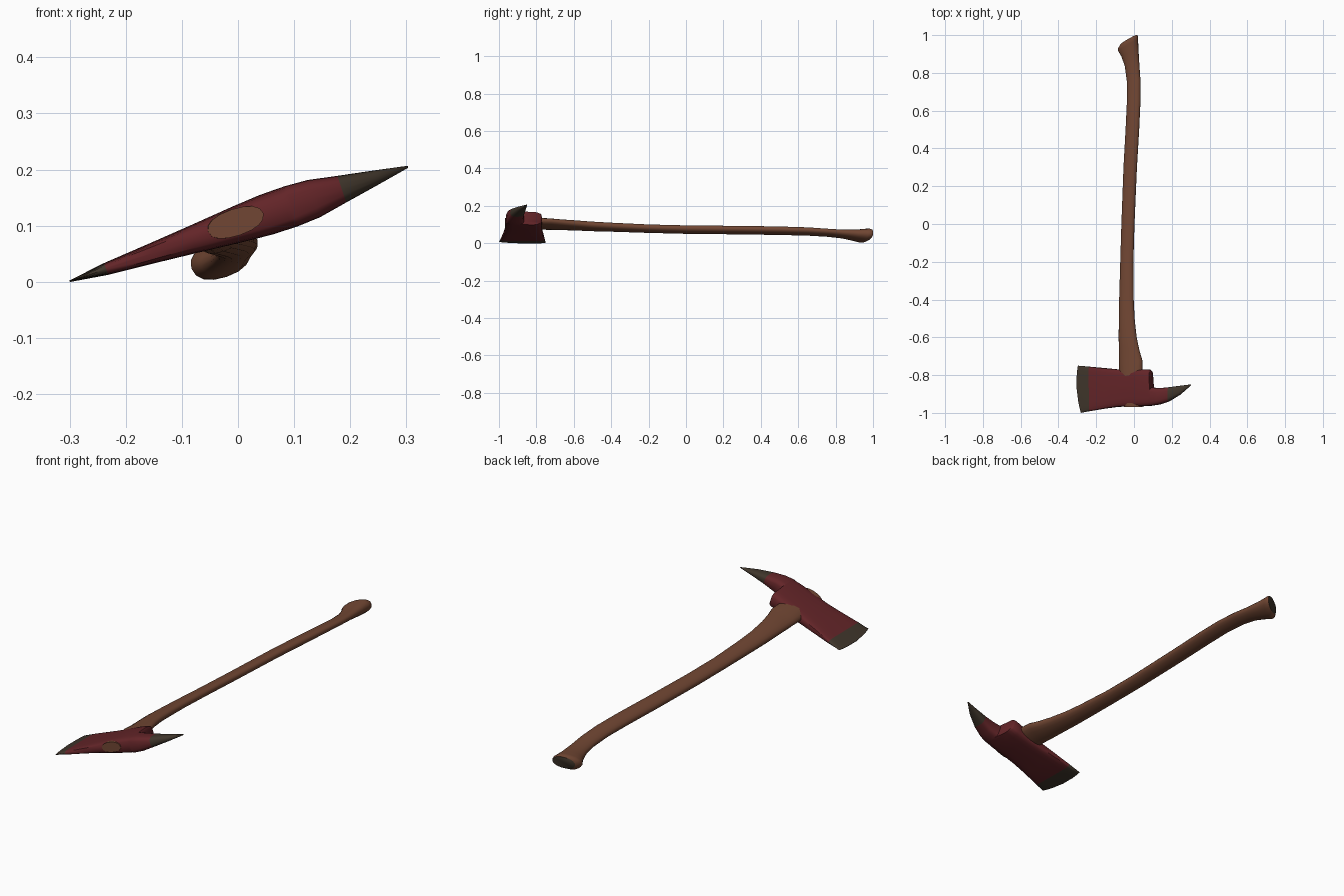
import bpy, bmesh, math
from mathutils import Vector

if "Cube" in bpy.data.objects:
    bpy.data.objects.remove(bpy.data.objects["Cube"])

TILT = math.radians(18.7)      # whole axe leans about its long (y) axis
CT, ST = math.cos(TILT), math.sin(TILT)


def material(name, rgb):
    m = bpy.data.materials.new(name)
    m.diffuse_color = (*rgb, 1)
    m.use_nodes = True
    m.node_tree.nodes["Principled BSDF"].inputs["Base Color"].default_value = m.diffuse_color
    return m


wood = material("brown wood", (0.165, 0.062, 0.033))
red = material("dark red paint", (0.125, 0.018, 0.021))
steel = material("dark bare steel", (0.050, 0.036, 0.024))


def spow(v, p):
    return math.copysign(abs(v) ** p, v)


def skin(name, rings, mats, rule, angle):
    """Loft closed rings, cap both ends, colour each band by rule(band)."""
    bm = bmesh.new()
    loops = [[bm.verts.new(p) for p in r] for r in rings]
    n = len(loops[0])
    for k in range(len(loops) - 1):
        a, b = loops[k], loops[k + 1]
        for i in range(n):
            j = (i + 1) % n
            f = bm.faces.new((a[i], a[j], b[j], b[i]))
            f.material_index = rule(k)
    bm.faces.new(loops[0]).material_index = rule(-1)
    bm.faces.new(loops[-1]).material_index = rule(len(loops) - 1)
    bmesh.ops.recalc_face_normals(bm, faces=bm.faces)
    me = bpy.data.meshes.new(name)
    bm.to_mesh(me)
    bm.free()
    ob = bpy.data.objects.new(name, me)
    bpy.context.collection.objects.link(ob)
    for m in mats:
        me.materials.append(m)
    bpy.ops.object.select_all(action='DESELECT')
    ob.select_set(True)
    bpy.context.view_layer.objects.active = ob
    bpy.ops.object.shade_smooth_by_angle(angle=math.radians(angle))
    return ob


# Axe head: sections from cutting edge to pick tip
# x at rear, y rear, x at front, y front, half thickness, edge bulge, roundness
sections = [
    (-.297, -.750, -.281, -1.00, .001, .014, .5),
    (-.237, -.755, -.235, -.991, .011, .000, .45),
    (-.150, -.763, -.150, -.977, .0185, 0, .45),
    (-.080, -.770, -.080, -.968, .025, 0, .45),
    (.000, -.770, .000, -.965, .033, 0, .45),
    (.050, -.770, .050, -.965, .037, 0, .45),
    (.082, -.770, .085, -.963, .0375, 0, .45),
    (.090, -.778, .090, -.963, .0375, 0, .45),
    (.096, -.865, .096, -.962, .0375, 0, .5),
    (.135, -.869, .135, -.956, .035, 0, .6),
    (.185, -.864, .185, -.940, .025, 0, .7),
    (.245, -.856, .245, -.904, .0135, 0, .8),
    (.303, -.849, .301, -.855, .002, 0, 1),
]
N = 20
rings = []
for xr, yr, xf, yf, half, bulge, p in sections:
    ring = []
    for i in range(N):
        a = math.tau * i / N
        v, w = spow(math.cos(a), p), half * spow(math.sin(a), p)
        u = ((xr + xf) / 2 + (xr - xf) / 2 * v - bulge * (1 - v * v)) / CT
        y = (yr + yf) / 2 + (yr - yf) / 2 * v
        ring.append(Vector((u * CT - w * ST, y, .1025 + u * ST + w * CT)))
    rings.append(ring)
skin("axe_head", rings, [red, steel],
     lambda k: 1 if k < 1 or k >= 10 else 0, 45)

# Handle: y, left x, right x, centre z, half thickness, end slant
path = [
    (-.968, -.054, .046, .106, .024, 0),
    (-.77, -.080, .045, .104, .023, 0),
    (-.72, -.080, .045, .102, .022, 0),
    (-.67, -.081, .030, .099, .022, 0),
    (-.60, -.082, .015, .096, .022, 0),
    (-.50, -.081, .004, .090, .022, 0),
    (-.40, -.079, -.001, .086, .021, 0),
    (-.20, -.073, -.003, .078, .020, 0),
    (.00, -.067, .003, .073, .020, 0),
    (.30, -.056, .016, .070, .020, 0),
    (.50, -.045, .028, .067, .020, 0),
    (.65, -.038, .035, .063, .019, 0),
    (.76, -.039, .035, .056, .018, .05),
    (.84, -.049, .029, .049, .020, .15),
    (.905, -.067, .024, .043, .027, .4),
    (.945, -.084, .022, .041, .033, .55),
    (.962, -.084, .022, .041, .034, .6),
    (.977, -.070, .017, .043, .028, .55),
]
rings = []
for y, xl, xr, z, b, slant in path:
    a = (xr - xl) / 2 / .965
    ring = []
    for i in range(16):
        t = math.tau * i / 16
        u, w = a * spow(math.cos(t), .9), b * spow(math.sin(t), .9)
        ring.append(Vector(((xl + xr) / 2 + u * CT - w * ST,
                            min(y + slant * u, 1.0),
                            z + u * ST + w * CT)))
    rings.append(ring)
last = len(path) - 1
skin("handle", rings, [wood, steel], lambda k: 1 if k == last else 0, 50)
